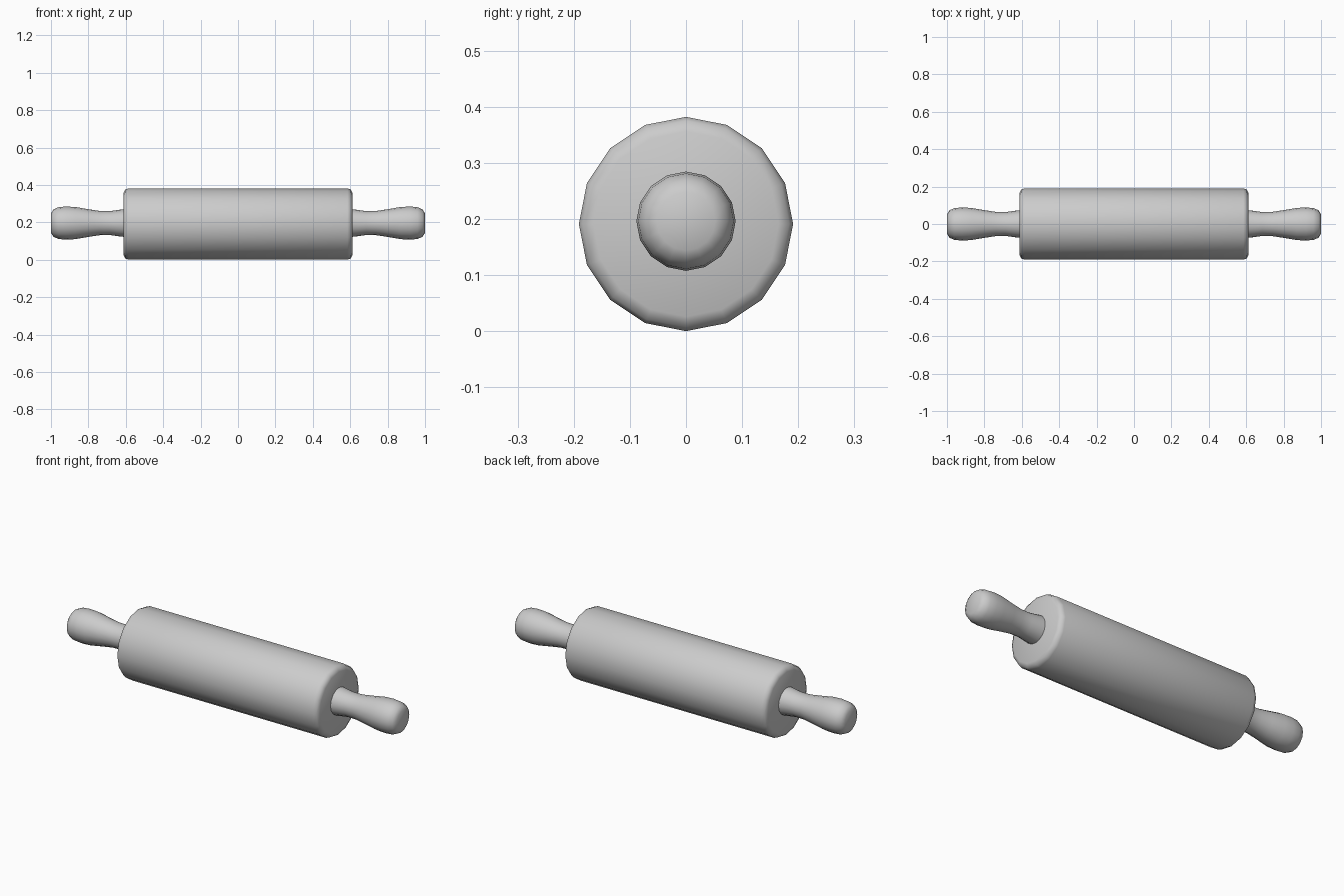
import bpy, bmesh, math

if "Cube" in bpy.data.objects:
    bpy.data.objects.remove(bpy.data.objects["Cube"])

SIDES = 16


def lathe(name, profile, z, angle):
    """Revolve (x, radius) points around a line parallel to X at height z, with capped ends."""
    bm = bmesh.new()
    rings = []
    for x, r in profile:
        rings.append([bm.verts.new((x, r * math.sin(2 * math.pi * i / SIDES),
                                    z + r * math.cos(2 * math.pi * i / SIDES)))
                      for i in range(SIDES)])
    for a, b in zip(rings, rings[1:]):
        for i in range(SIDES):
            j = (i + 1) % SIDES
            bm.faces.new((a[i], a[j], b[j], b[i]))
    bm.faces.new(rings[0])
    bm.faces.new(rings[-1])
    bmesh.ops.recalc_face_normals(bm, faces=bm.faces)
    mesh = bpy.data.meshes.new(name)
    bm.to_mesh(mesh)
    bm.free()
    obj = bpy.data.objects.new(name, mesh)
    bpy.context.collection.objects.link(obj)
    bpy.ops.object.select_all(action='DESELECT')
    obj.select_set(True)
    bpy.context.view_layer.objects.active = obj
    bpy.ops.object.shade_smooth_by_angle(angle=math.radians(angle))
    return obj


# Main roller with rounded rims
half = [(0.585, 0.191), (0.603, 0.184), (0.612, 0.165)]
lathe("roller", [(-x, r) for x, r in half[::-1]] + half, 0.191, 50)

# Turned handles, one on each end
handle = [(0.59, 0.074), (0.62, 0.073), (0.685, 0.064), (0.74, 0.065),
          (0.80, 0.074), (0.87, 0.086), (0.92, 0.0885), (0.96, 0.085),
          (0.987, 0.073), (1.0, 0.052)]
for side, name in ((1, "handle_right"), (-1, "handle_left")):
    lathe(name, [(side * x, r) for x, r in handle], 0.196, 60)
